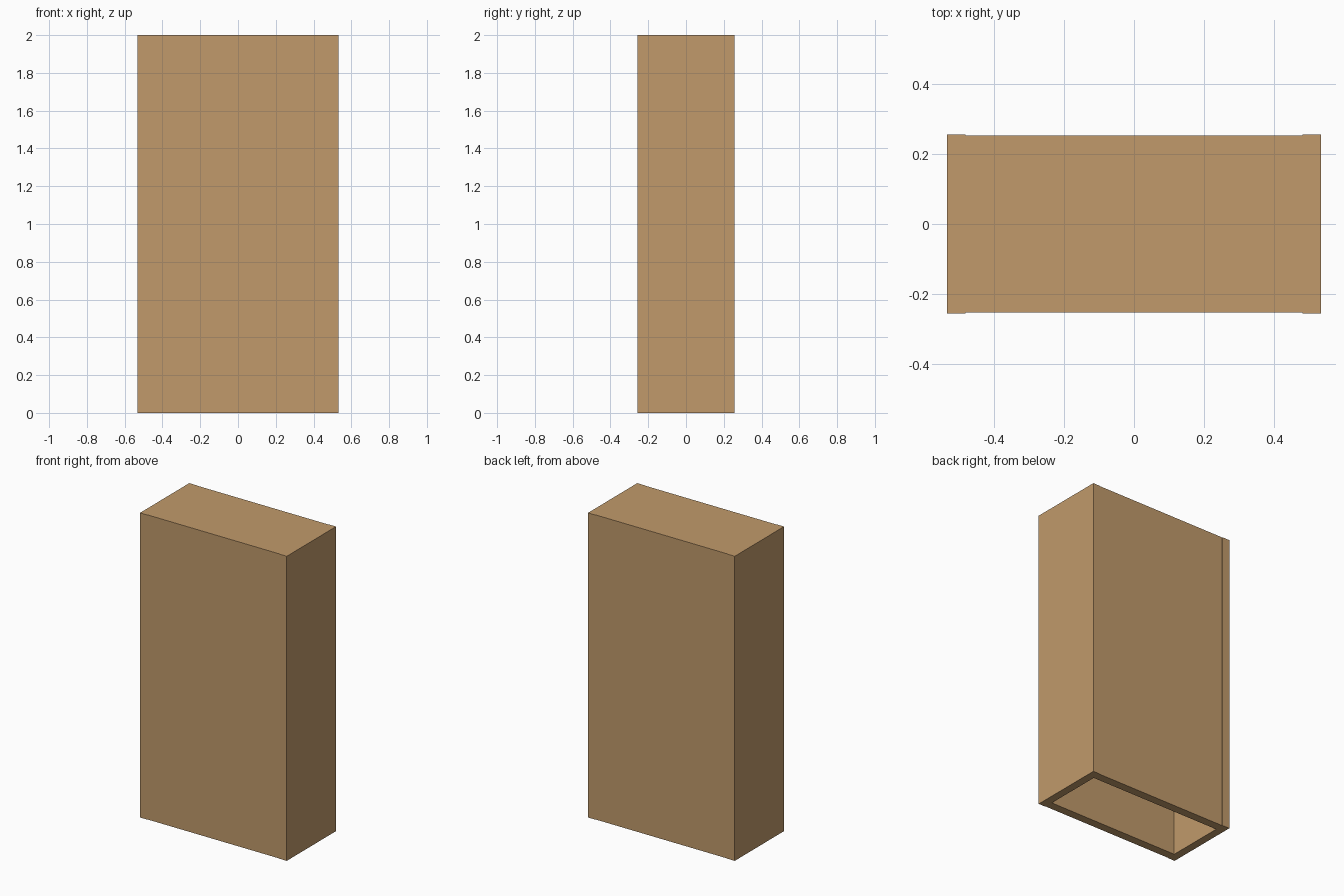
import bpy

if "Cube" in bpy.data.objects:
    bpy.data.objects.remove(bpy.data.objects["Cube"])

wood = bpy.data.materials.new("light_brown_wood")
wood.diffuse_color = (0.533, 0.323, 0.147, 1.0)
wood.use_nodes = True
wood.node_tree.nodes["Principled BSDF"].inputs["Base Color"].default_value = wood.diffuse_color

W, D, H = 0.533, 0.2555, 2.0      # half width, half depth, height
IN_X = 0.48                       # inner face of the side walls
PANEL_OUT, PANEL_IN = 0.253, 0.196
TOP_T = 0.055


def prism(name, profile, y0, y1):
    """Extrude an x-z profile from y0 to y1."""
    n = len(profile)
    verts = [(x, y, z) for y in (y0, y1) for x, z in profile]
    faces = [tuple(range(n)), tuple(reversed(range(n, 2 * n)))]
    faces += [(i, i + n, (i + 1) % n + n, (i + 1) % n) for i in range(n)]
    mesh = bpy.data.meshes.new(name)
    mesh.from_pydata(verts, [], faces)
    mesh.materials.append(wood)
    obj = bpy.data.objects.new(name, mesh)
    bpy.context.collection.objects.link(obj)
    return obj


def board(name, x0, x1, y0, y1, z0, z1):
    return prism(name, [(x0, z0), (x1, z0), (x1, z1), (x0, z1)], y0, y1)


# Side walls, slightly deeper than the panels
board("left_side", -W, -IN_X, -D, D, 0, H)
board("right_side", IN_X, W, -D, D, 0, H)

# Front and back panels between the sides
board("front_panel", -IN_X, IN_X, -PANEL_OUT, -PANEL_IN, 0, H)
board("back_panel", -IN_X, IN_X, PANEL_IN, PANEL_OUT, 0, H)

# Top board closing the box; the bottom stays open
board("top_board", -IN_X, IN_X, -PANEL_IN, PANEL_IN, H - TOP_T, H)
